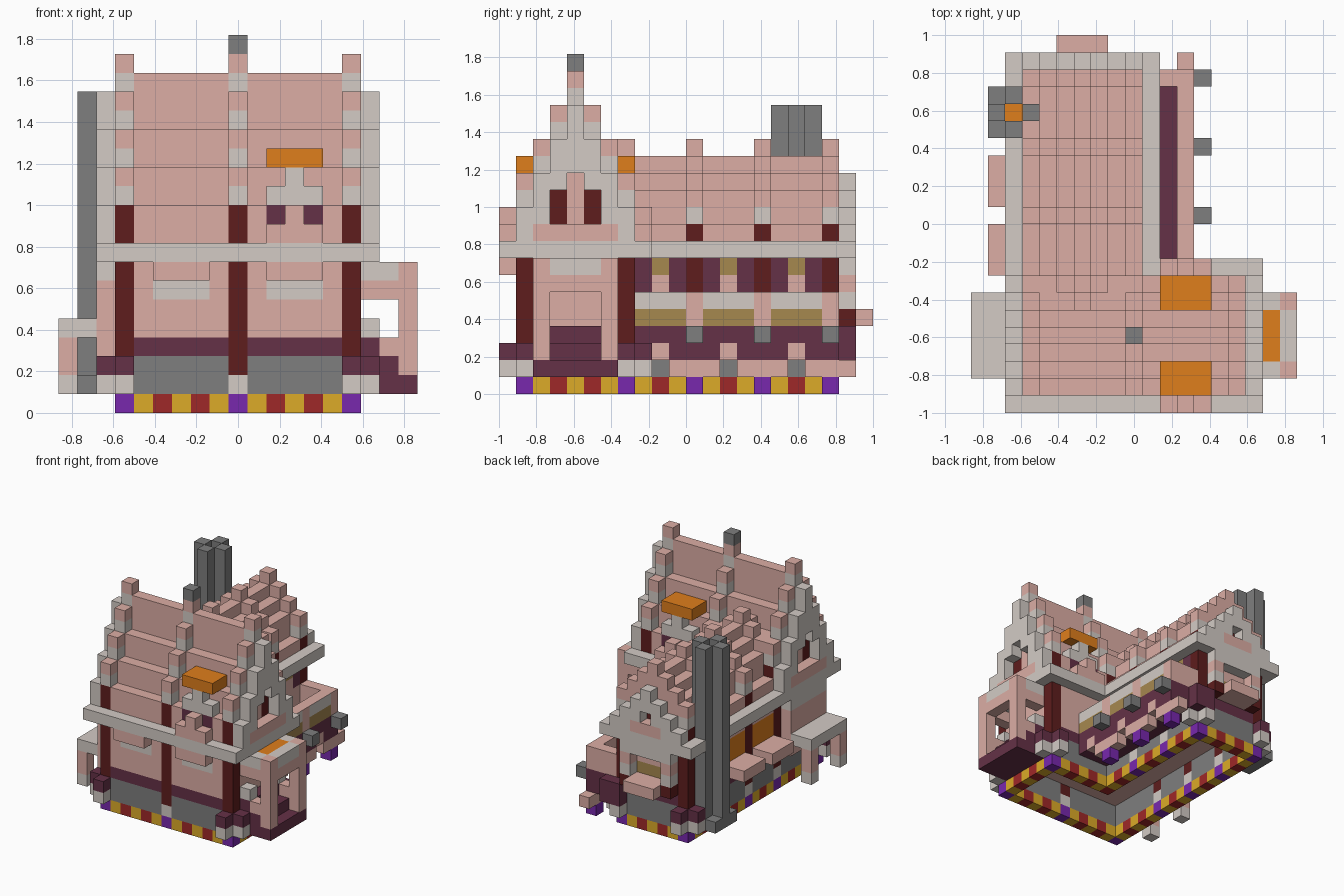
import bpy

if "Cube" in bpy.data.objects:
    bpy.data.objects.remove(bpy.data.objects["Cube"])

UNIT = 1 / 11
HEX = {
    "pink": "dcaea5", "pale_grey": "d3cbc5", "dark_grey": "7e7e7e",
    "plum": "653147", "dark_red": "5e1d1d", "orange": "df7e1c",
    "olive": "a6884f", "yellow": "dcab28", "red": "9f2828", "purple": "7828ae",
}


def linear(byte):
    c = byte / 255
    return c / 12.92 if c < 0.04 else ((c + 0.055) / 1.055) ** 2.4


materials = {}
for name, code in HEX.items():
    mat = bpy.data.materials.new(name)
    rgba = [linear(v) for v in bytes.fromhex(code)] + [1]
    mat.use_nodes = True
    mat.diffuse_color = rgba
    mat.node_tree.nodes["Principled BSDF"].inputs["Base Color"].default_value = rgba
    materials[name] = mat

cells = {}  # block position -> (part, colour)
painted = {}  # block position -> colour of its +x face only


def span(v):
    return range(v, v + 1) if isinstance(v, int) else range(v[0], v[1] + 1)


def fill(part, colour, xs, ys, zs):
    """Fill a box of blocks; a colour of None carves it away."""
    for i in span(xs):
        for j in span(ys):
            for k in span(zs):
                if colour:
                    cells[i, j, k] = (part, colour)
                else:
                    cells.pop((i, j, k), None)


FRONT_X, FRONT_Y = (3, 15), (1, 7)
BACK_X, BACK_Y = (3, 9), (8, 19)
PILLAR_X, PILLAR_Y = (3, 9, 15), (7, 11, 15, 19)
BAYS_Y = (9, 13, 17)
WINGS = ((FRONT_X, FRONT_Y), (BACK_X, BACK_Y))

# Walls in horizontal bands, hollow under the floor
for xs, ys in WINGS:
    fill("walls", "dark_grey", xs, ys, (0, 2))
    fill("walls", "plum", xs, ys, 3)
    fill("walls", "pink", xs, ys, (4, 8))
for xs, ys in (((4, 14), (2, 6)), ((4, 8), (2, 18))):
    fill("walls", None, xs, ys, (0, 2))
    fill("floor", "pink", xs, ys, 3)

# Striped plinth
for i, j, k in list(cells):
    if k == 0:
        stripe = "yellow" if (i + j) % 2 else "red"
        fill("plinth", stripe, i, j, k)

# Pillars
posts = [(i, j) for i in PILLAR_X for j in FRONT_Y]
posts += [(i, j) for i in BACK_X for j in PILLAR_Y]
for i, j in posts:
    if (i, j) == (9, 7):
        continue
    fill("plinth", "purple", i, j, 0)
    fill("pillars", "pale_grey", i, j, 1)
    fill("pillars", "dark_red", i, j, (2, 7))

# Corner buttresses
for i, j in ((3, 0), (2, 1), (15, 0), (16, 1), (16, 7), (15, 8),
             (2, 19), (3, 20), (9, 20), (10, 19)):
    fill("buttresses", "pale_grey", i, j, 1)
    fill("buttresses", "plum", i, j, 2)

# Eaves
for xs, ys in (((2, 16), (0, 8)), ((2, 10), (8, 20))):
    fill("eaves", "pale_grey", xs, ys, 8)

# Rear roof, ribs and gable trim
for step, top in enumerate((9, 11, 12, 13)):
    for i in {3 + step, 9 - step}:
        fill("rear_roof", "pink", i, (5, 19), (9, top))
        for j in PILLAR_Y:
            fill("rear_ribs", "pink", i, j, (top, top + 1))
            if step == 0:
                fill("rear_ribs", "dark_red", i, j, top)
                fill("rear_ribs", "pale_grey", i, j, top + 1)
                fill("rear_ribs", "pink", i, j, top + 2)
        fill("rear_gable", "pale_grey", i, 20, (9, 9 + step))
fill("rear_gable", "pink", (5, 7), 20, 9)
fill("rear_gable", None, 6, 20, 10)
fill("rear_gable", "dark_red", 6, 19, 10)

# Front roof, ribs and both gable trims
for step, top in enumerate((10, 12, 14, 17)):
    for j in {1 + step, 7 - step}:
        fill("front_roof", "pink", FRONT_X, j, (9, top))
        low = top if step == 3 else top + 1
        for i in PILLAR_X:
            if step == 0:
                fill("front_ribs", "dark_red", i, j, (9, top))
            fill("front_ribs", "pale_grey", i, j, low)
            fill("front_ribs", "pink", i, j, low + 1)
        for i in (2, 16):
            fill("side_gables", "pale_grey", i, j, (9, 10 + 2 * step))
fill("finial", "dark_grey", 9, 4, 19)
for trim, wall in ((2, 3), (16, 15)):
    fill("side_gables", "pink", trim, (2, 6), 9)
    fill("side_gables", None, trim, 4, (10, 12))
    for j in (3, 5):
        fill("side_gables", None, trim, j, (10, 11))
        fill("gable_windows", "dark_red", wall, j, (10, 11))

# Dormers on both slopes of the front roof
for outer, face, inner in ((0, 1, 2), (8, 7, 6)):
    fill("dormers", "pink", (11, 13), outer, 9)
    fill("dormers", "pink", 12, outer, 10)
    fill("dormers", "plum", (11, 13), face, 10)
    fill("dormers", "pink", 12, face, 10)
    fill("dormers", "pale_grey", (11, 13), face, 11)
    fill("dormers", "pale_grey", 12, face, 12)
    fill("dormer_canopies", "orange", (11, 13), (min(face, inner), max(face, inner)), 13)

# Front window heads
for xs in ((5, 7), (11, 13)):
    fill("window_heads", "pink", xs, 0, 7)
    fill("window_heads", "pale_grey", xs, 1, 6)

# Entrance portal with steps
fill("portal", "pale_grey", 16, (2, 6), 7)
fill("portal", "pink", (16, 18), (2, 6), 6)
fill("portal", None, (16, 17), (3, 5), 6)
fill("portal", "pale_grey", (17, 18), (2, 6), 7)
fill("portal_roof", "orange", 17, (3, 5), 7)
for j in (2, 6):
    fill("portal", "pink", 18, j, (2, 7))
    fill("portal", "pink", 17, j, 3)
    fill("portal", "pale_grey", 16, j, 4)
fill("steps", "plum", (16, 18), (2, 6), 1)
fill("steps", "plum", (16, 17), (2, 6), 2)
fill("steps", "plum", 16, (2, 6), 3)

# Side porch
fill("porch_wall", "pink", 2, (2, 6), (3, 6))
fill("porch_wall", "pale_grey", 2, (2, 6), 7)
fill("porch_roof", "pale_grey", (0, 1), (2, 6), 4)
for j in (2, 6):
    fill("porch_posts", "pale_grey", 0, j, 1)
    fill("porch_posts", "pink", 0, j, (2, 3))

# Balcony jutting from the rear wing, on a corbelled pink foot
fill("balcony", "plum", (10, 12), (8, 19), (2, 3))
fill("balcony", "pink", 12, (8, 19), (4, 5))
fill("balcony", "pink", (10, 12), 19, (4, 5))
fill("balcony_foot", "pink", 12, (9, 20), 1)
fill("balcony_end", "plum", (9, 10), 20, (2, 3))
for j in PILLAR_Y[1:]:
    fill("balcony_foot", "purple", 12, j, 0)
    fill("lamps", "dark_grey", 13, j, 3)

# Rear wing bays, with boxes and glowing windows on the other side
for j in BAYS_Y:
    bay = (j - 1, j + 1)
    fill("balcony_foot", None, 12, j, 1)
    fill("balcony_foot", "pink", 12, j, 2)
    fill("balcony", "olive", 12, bay, 4)
    for y in span(bay):
        painted[12, y, 5] = "pale_grey"
    fill("bay_windows", "plum", 9, bay, (6, 7))
    fill("bay_windows", "pink", 9, j, 6)
    fill("bay_windows", "olive", 9, j, 7)
    if j < BAYS_Y[-1]:
        fill("side_windows", "orange", 3, bay, (5, 6))
        fill("window_boxes", "pink", (1, 2), bay, 4)

# Rear end window with its frame and box
fill("end_window", "olive", (5, 7), 19, 5)
fill("end_frame", "pale_grey", (4, 8), 20, 7)
fill("window_boxes", "pink", (5, 7), (20, 21), 4)
for i in (4, 8):
    fill("end_frame", "dark_red", i, 20, 4)
    fill("end_frame", "pale_grey", i, 20, 5)
    fill("end_frame", "pink", i, 20, 6)

# Chimney: four tall stacks around a glowing flue
fill("chimney", "dark_grey", (1, 2), (16, 18), 1)
for i, j, low in ((1, 17, 1), (2, 16, 1), (2, 18, 1), (3, 17, 9)):
    fill("chimney", "dark_grey", i, j, (low, 16))
fill("flue", "orange", 2, 17, (2, 14))

# Turn the blocks of each part into a mesh of its outer faces
parts = {}
for pos, (part, colour) in cells.items():
    parts.setdefault(part, []).append((pos, colour))

for part, blocks in parts.items():
    verts, faces, slots = {}, [], []
    palette = []
    for pos, colour in blocks:
        for axis in range(3):
            for side in (0, 1):
                near = list(pos)
                near[axis] += 2 * side - 1
                if tuple(near) in cells:
                    continue
                quad = []
                for u, v in ((0, 0), (1, 0), (1, 1), (0, 1)):
                    p = list(pos)
                    p[axis] += side
                    p[(axis + 1) % 3] += u
                    p[(axis + 2) % 3] += v
                    quad.append(verts.setdefault(tuple(p), len(verts)))
                faces.append(quad if side else quad[::-1])
                tint = painted.get(pos, colour) if axis == 0 and side else colour
                if tint not in palette:
                    palette.append(tint)
                slots.append(palette.index(tint))
    if not faces:
        continue
    mesh = bpy.data.meshes.new(part)
    points = [((x - 9.5) * UNIT, (y - 11) * UNIT, z * UNIT) for x, y, z in verts]
    mesh.from_pydata(points, [], faces)
    for colour in palette:
        mesh.materials.append(materials[colour])
    mesh.polygons.foreach_set("material_index", slots)
    bpy.context.collection.objects.link(bpy.data.objects.new(part, mesh))
